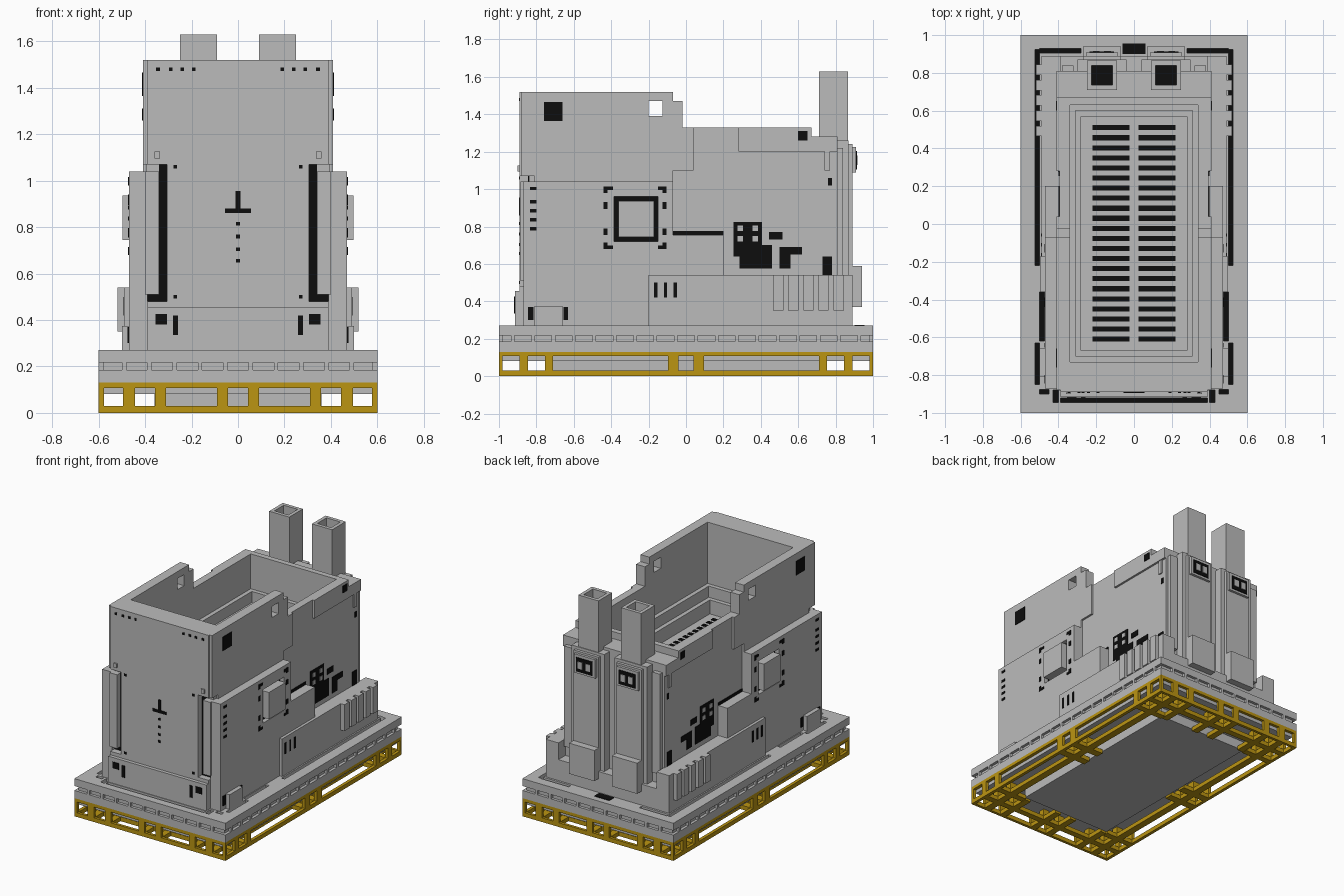
import bpy, bmesh
from mathutils import Vector

cube = bpy.data.objects.get("Cube")
if cube:
    bpy.data.objects.remove(cube, do_unlink=True)


def material(name, col):
    m = bpy.data.materials.new(name)
    m.use_nodes = True
    m.diffuse_color = (*col, 1)
    b = next(n for n in m.node_tree.nodes if n.type == 'BSDF_PRINCIPLED')
    b.inputs["Base Color"].default_value = (*col, 1)
    b.inputs["Roughness"].default_value = 0.8
    return m


GREY = material("concrete grey", (0.5, 0.5, 0.5))
YELLOW = material("frame yellow", (0.5, 0.3, 0.006))
BLACK = material("black", (0.004, 0.004, 0.004))


def part(name, mat, boxes, mirror="x"):
    """One object from boxes (x0, x1, y0, y1, z0, z1), mirrored on the given axes."""
    out = {tuple(round(v, 4) for v in b) for b in boxes}
    if "x" in mirror:
        out |= {(-b[1], -b[0], *b[2:]) for b in out}
    if "y" in mirror:
        out |= {(b[0], b[1], -b[3], -b[2], b[4], b[5]) for b in out}
    bm = bmesh.new()
    for x0, x1, y0, y1, z0, z1 in sorted(out):
        vs = bmesh.ops.create_cube(bm, size=1)["verts"]
        for v in vs:
            v.co = Vector(((x0 + x1) / 2 + v.co.x * (x1 - x0),
                           (y0 + y1) / 2 + v.co.y * (y1 - y0),
                           (z0 + z1) / 2 + v.co.z * (z1 - z0)))
    return finish(name, mat, bm)


def finish(name, mat, bm):
    me = bpy.data.meshes.new(name)
    bm.to_mesh(me)
    bm.free()
    me.materials.append(mat)
    ob = bpy.data.objects.new(name, me)
    bpy.context.scene.collection.objects.link(ob)
    return ob


def cut(ob, boxes, mirror="x"):
    """Cut boxes out of an object and remove the cutter."""
    c = part("cutter", GREY, boxes, mirror)
    c.hide_render = True
    mod = ob.modifiers.new("cut", 'BOOLEAN')
    mod.operation, mod.object, mod.solver, mod.use_self = 'DIFFERENCE', c, 'EXACT', True
    bpy.context.view_layer.objects.active = ob
    bpy.ops.object.modifier_apply(modifier=mod.name)
    bpy.data.objects.remove(c, do_unlink=True)


# Yellow lattice frame: rails, crossbars, posts
xr, yr = [(.577, .6), (.444, .496)], [(.98, 1), (.845, .89)]
xc, yc = [(.31, .358), (.043, .09)], [(.71, .755), (.04, .096)]
bars = [(*x, -1, 1, 0, .03) for x in xr] + [(-.6, .6, *y, 0, .03) for y in yr]
bars += [(*x, .72, 1, 0, .03) for x in xc] + [(.36, .6, *y, 0, .03) for y in yc]
bars += [(*xr[0], -1, 1, .107, .13), (-.6, .6, *yr[0], .107, .13)]
bars += [(*x, *y, .03, .11) for x in xr for y in yr + yc]
bars += [(*x, *y, .03, .11) for x in xc for y in yr]
part("lattice_frame", YELLOW, bars, "xy")

# Plinth: underside block, slabs and the dashed groove
part("underside_block", GREY, [(-.36, .36, -.72, .72, .015, .1)])
part("plinth_bottom", GREY, [(-.577, .577, -.98, .98, .082, .13)])
groove = [(-.58, .58, -.98, .98, .185, .217)]
groove += [(.045 + .109 * k, .064 + .109 * k, .97, 1, .185, .217) for k in range(5)]
groove += [(.57, .6, .045 + .109 * k, .064 + .109 * k, .185, .217) for k in range(9)]
part("plinth_groove", GREY, groove, "xy")
part("plinth_lower_slab", GREY, [(-.6, .6, -1, 1, .13, .185)])
deck = part("plinth_deck", GREY, [(-.6, .6, -1, 1, .217, .27)])
trench = [(.5, .525, -.22, .925), (.475, .5, -.62, -.36), (.5, .525, -.85, -.63),
          (-.39, .39, -.945, -.92), (.28, .5, .905, .93), (.4, .43, -.945, -.88),
          (.45, .5, -.9, -.875)]
for t in trench:
    cut(deck, [(*t, .232, .3)])
part("trench_floor", BLACK, [(*t, .23, .236) for t in trench])

# Side walls as an extruded stepped profile
outline = [(-.84, .25), (.81, .25), (.81, 1.28), (.67, 1.28), (.67, 1.33), (-.02, 1.33),
           (-.02, 1.47), (-.07, 1.47), (-.07, 1.52), (-.84, 1.52)]
bm = bmesh.new()
for x0, x1 in ((.34, .395), (-.395, -.34)):
    f = bm.faces.new([bm.verts.new((x0, y, z)) for y, z in outline])
    ex = bmesh.ops.extrude_face_region(bm, geom=[f])["geom"]
    bmesh.ops.translate(bm, vec=(x1 - x0, 0, 0),
                        verts=[g for g in ex if isinstance(g, bmesh.types.BMVert)])
bmesh.ops.recalc_face_normals(bm, faces=bm.faces)
walls = finish("side_walls", GREY, bm)
flank = part("upper_flanks", GREY, [(.395, .41, -.81, -.07, 1.04, 1.52)])
for ob in (walls, flank):
    cut(ob, [(.3, .45, -.2, -.125, 1.39, 1.47)])
part("flank_pads", GREY, [(.39, .41, -.07, .04, 1.1, 1.47 - .14), (.39, .41, -.07, -.02, 1.33, 1.47),
                          (.39, .41, .28, .67, 1.2, 1.33), (.39, .41, .67, .81, 1.2, 1.28),
                          (.39, .405, .74, .77, 1.1, 1.2)])

# End walls and stepped interior
part("front_wall", GREY, [(-.34, .34, -.84, -.73, .25, 1.52)])
part("back_wall", GREY, [(-.34, .34, .63, .67, .25, 1.33), (-.34, .34, .67, .81, .25, 1.28)])
part("inner_floor", GREY, [(-.34, .34, -.73, .63, .8, .9)])
part("inner_ledges", GREY, [
    (.31, .34, -.73, .63, .9, 1.08), (.28, .31, -.70, .60, .9, 1.0),
    (-.31, .31, .60, .63, .9, 1.08), (-.31, .31, -.73, -.70, .9, 1.08),
    (-.28, .28, .57, .60, .9, 1.0), (-.28, .28, -.70, -.67, .9, 1.0)])
part("floor_grille", BLACK, [(.025, .22, y - .0135, y + .0135, .898, .905)
                             for y in (.51 - .0533 * i for i in range(22))])

# Front facing: upper slab, centre panel, apron
part("front_upper_slab", GREY, [(-.39, .39, -.89, -.84, 1.07, 1.52), (.39, .41, -.88, -.81, 1.07, 1.52)])
part("front_centre_panel", GREY, [(-.305, .305, -.89, -.84, .25, 1.07),
                                  (.305, .39, -.89, -.84, .25, .48)])
part("front_apron", GREY, [(-.39, .39, -.915, -.89, .25, .455)])
part("front_gap", BLACK, [(.305, .34, -.845, -.838, .48, 1.07), (.34, .41, -.845, -.838, .48, .51),
                          (.39, .413, -.845, -.838, .25, .51)])
part("front_corner_posts", GREY, [(.34, .4, -.885, -.82, .51, 1.04), (.335, .36, -.9, -.88, 1.095, 1.125)])

# Side armour with recessed hatch
armour = part("side_armour", GREY, [(.39, .47, -.87, -.07, .25, 1.04)])
cut(armour, [(.435, .5, -.385, -.15, .72, .96)])
part("hatch_gap", BLACK, [(.432, .438, -.385, -.15, .72, .96)])
part("hatch_panel", GREY, [(.43, .498, -.36, -.172, .745, .937)])
part("side_step", GREY, [(.39, .47, -.07, .2, .25, .755)])
part("side_step_seam", BLACK, [(.39, .4, -.07, .2, .755, .775)])
part("lower_side_panel", GREY, [(.39, .49, -.2, .89, .25, .54)])
part("side_fins", GREY, [(.48, .52, y, y + .055, .35, .54)
                         for y in (.465 + .081 * i for i in range(5))])
part("corner_box", GREY, [(.46, .5, -.81, -.66, .27, .375)])
part("corner_box_ends", BLACK, [(.466, .475, -.845, -.815, .30, .37),
                                (.466, .475, -.655, -.63, .30, .37)])

# Rear columns, boxes, vents
part("rear_columns", GREY, [(.04, .30, .67, .87, .25, 1.26), (.07, .27, .86, .89, .25, 1.24),
                            (.32, .38, .8, .84, .5, 1.22)])
part("rear_base", GREY, [(-.41, .41, .8, .89, .25, .42)])
part("rear_boxes", GREY, [(.07, .27, .86, .94, .37, .59)])
part("rear_vents", GREY, [(.085, .255, .88, .908, 1.09, 1.225)])
part("rear_vent_faces", BLACK, [(.105, .235, .905, .913, 1.105, 1.205)])
part("rear_vent_holes", GREY, [(.122, .158, .908, .917, 1.13, 1.18), (.182, .218, .908, .917, 1.13, 1.18)])

# Square hollow chimneys
part("chimneys", GREY, [(.09, .115, .71, .865, 1.25, 1.63), (.225, .25, .71, .865, 1.25, 1.63),
                        (.115, .225, .71, .735, 1.25, 1.63), (.115, .225, .84, .865, 1.25, 1.63)])
part("chimney_floor", BLACK, [(.115, .225, .735, .84, 1.3, 1.309)])
part("rear_deck_slot", BLACK, [(-.06, .06, .9, .955, .268, .274)])

# Side markings: (y0, y1, z0, z1) plates by surface depth
upper = [(-.76, -.66, 1.365, 1.465)]
core = [(.255, .405, .7, .825), (.255, .46, .64, .7), (.285, .46, .575, .64), (.445, .515, .73, .77),
        (.5, .56, .575, .69), (.56, .62, .65, .69), (.73, .78, .54, .64), (.76, .78, 1.02, 1.06)]
side = [(-.835, -.8, z, z + .017) for z in (.78, .828, .876, .924, .995)]
side += [(y, y + .02, z, z + .035) for y in (-.44, -.125) for z in (.68, .755, .895, .98)]
side += [(y, y + .035, z, z + .018) for y in (-.425, -.15) for z in (.68, .995)]
part("side_markings", BLACK,
     [(.405, .414, *b) for b in upper + [(.6, .65, 1.26, 1.31)]] + [(.39, .399, *b) for b in core]
     + [(.465, .473, *b) for b in side]
     + [(.485, .493, y, y + .017, .42, .5) for y in (-.17, -.118, -.066)])
part("side_marking_studs", GREY, [(.395, .402, y, y + .03, z, z + .03)
                                  for y in (.275, .355) for z in (.72, .775)])

# Front markings: rivets, slots and centre mark
dots = [(x, 1.48) for x in (.19, .24, .29, .345)] + [(.27, 1.06), (.27, .5)]
dots += [(0, z) for z in (.815, .76, .705, .655)]
marks = [(x - .008, x + .008, -.894, -.885, z - .008, z + .008) for x, z in dots]
marks += [(.372, .388, -.874, -.865, z - .008, z + .008) for z in (1.0, .55)]
marks += [(-.01, .01, -.894, -.885, .88, .955), (-.055, .055, -.894, -.885, .86, .88),
          (.305, .355, -.919, -.91, .38, .425), (.258, .28, -.919, -.91, .335, .42)]
part("front_markings", BLACK, marks)
